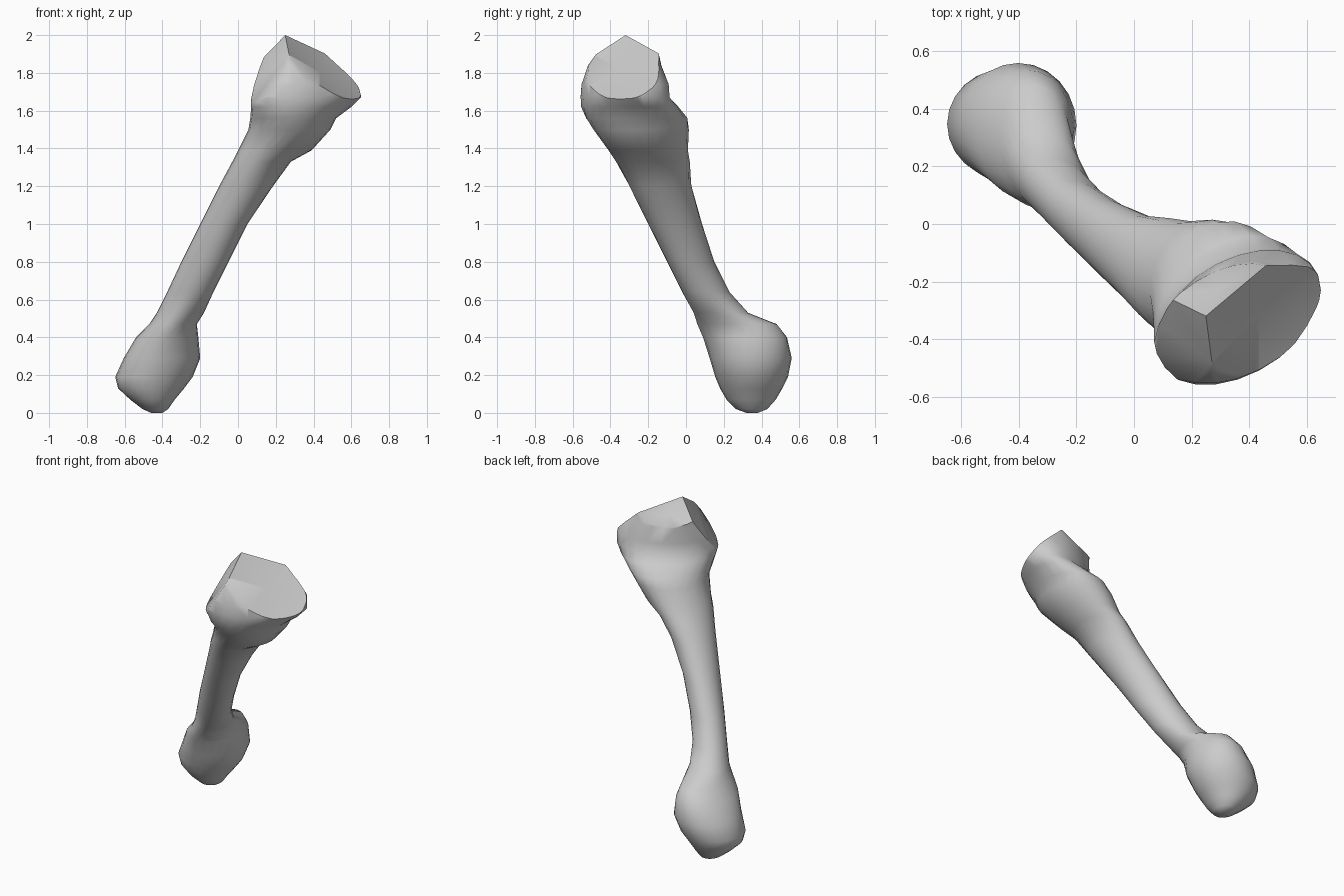
import bpy, bmesh, math
from mathutils import Vector

if "Cube" in bpy.data.objects:
    bpy.data.objects.remove(bpy.data.objects["Cube"])

# Horizontal sections of the bone: z, x min, x max, y min, y max, skew
SECTIONS = [
    (0.00, -0.46, -0.40, 0.32, 0.38, 0.0),
    (0.02, -0.505, -0.37, 0.265, 0.43, 0.0),
    (0.07, -0.57, -0.335, 0.215, 0.475, 0.0),
    (0.13, -0.635, -0.285, 0.18, 0.51, 0.0),
    (0.19, -0.65, -0.24, 0.155, 0.54, 0.0),
    (0.29, -0.605, -0.20, 0.125, 0.56, 0.0),
    (0.40, -0.54, -0.21, 0.09, 0.535, 0.05),
    (0.47, -0.47, -0.218, 0.06, 0.48, 0.0),
    (0.53, -0.43, -0.18, 0.04, 0.33, -0.15),
    (0.64, -0.375, -0.13, -0.02, 0.23, -0.28),
    (0.80, -0.30, -0.05, -0.10, 0.15, -0.3),
    (1.00, -0.20, 0.05, -0.20, 0.085, -0.25),
    (1.20, -0.10, 0.185, -0.30, 0.03, -0.15),
    (1.33, -0.03, 0.28, -0.37, 0.02, 0.0),
    (1.39, 0.00, 0.39, -0.41, 0.01, 0.0),
    (1.50, 0.055, 0.49, -0.49, 0.015, 0.0),
    (1.56, 0.065, 0.52, -0.53, 0.01, 0.15),
    (1.62, 0.07, 0.60, -0.555, -0.04, 0.3),
    (1.67, 0.07, 0.65, -0.56, -0.085, 0.4),
    (1.74, 0.075, 0.65, -0.555, -0.09, 0.4),
    (1.84, 0.08, 0.62, -0.52, -0.13, 0.35),
    (2.03, 0.10, 0.55, -0.38, -0.17, 0.3),
]
SIDES = 24
PEAK = Vector((0.25, -0.32, 2.0))
# Joint facets meeting at the peak: normal, hollow depth
FACETS = [((0.082, -0.048, 0.09), 0.02),
          ((-0.30, 0.70, 0.62), 0.01),
          ((-0.72, -0.42, 0.50), 0.0)]


def section(bm, z, x0, x1, y0, y1, skew):
    ring = []
    for i in range(SIDES):
        t = math.tau * i / SIDES
        ring.append(bm.verts.new(((x0 + x1) / 2 + (x1 - x0) / 2 * math.cos(t),
                                  (y0 + y1) / 2 + (y1 - y0) / 2 * math.sin(t + skew), z)))
    return ring


# Shaft and both ends as one loft
bm = bmesh.new()
rings = [section(bm, *s) for s in SECTIONS]
for a, b in zip(rings, rings[1:]):
    for i in range(SIDES):
        j = (i + 1) % SIDES
        bm.faces.new((a[i], a[j], b[j], b[i]))
bm.faces.new(rings[0][::-1])
bm.faces.new(rings[-1])

# Slanted joint surfaces at the upper end
for normal, _ in FACETS:
    cut = bmesh.ops.bisect_plane(bm, geom=bm.verts[:] + bm.edges[:] + bm.faces[:], dist=1e-5,
                                 plane_co=PEAK, plane_no=Vector(normal).normalized(),
                                 clear_outer=True)
    rim = [e for e in cut["geom_cut"] if isinstance(e, bmesh.types.BMEdge) and e.is_boundary]
    bmesh.ops.holes_fill(bm, edges=rim, sides=0)
bmesh.ops.remove_doubles(bm, verts=bm.verts[:], dist=0.002)
bmesh.ops.recalc_face_normals(bm, faces=bm.faces[:])

# Shallow hollows in the joint surfaces
for normal, depth in FACETS:
    n = Vector(normal).normalized()
    face = max((f for f in bm.faces if f.normal.dot(n) > 0.97),
               key=lambda f: f.calc_area(), default=None)
    if face and depth:
        hub = bmesh.ops.poke(bm, faces=[face])["verts"][0]
        hub.co -= n * depth

mesh = bpy.data.meshes.new("foot_bone")
bm.to_mesh(mesh)
bm.free()
bone = bpy.data.objects.new("foot_bone", mesh)
bpy.context.collection.objects.link(bone)
bpy.context.view_layer.objects.active = bone
bone.select_set(True)
bpy.ops.object.shade_smooth_by_angle(angle=math.radians(48))
